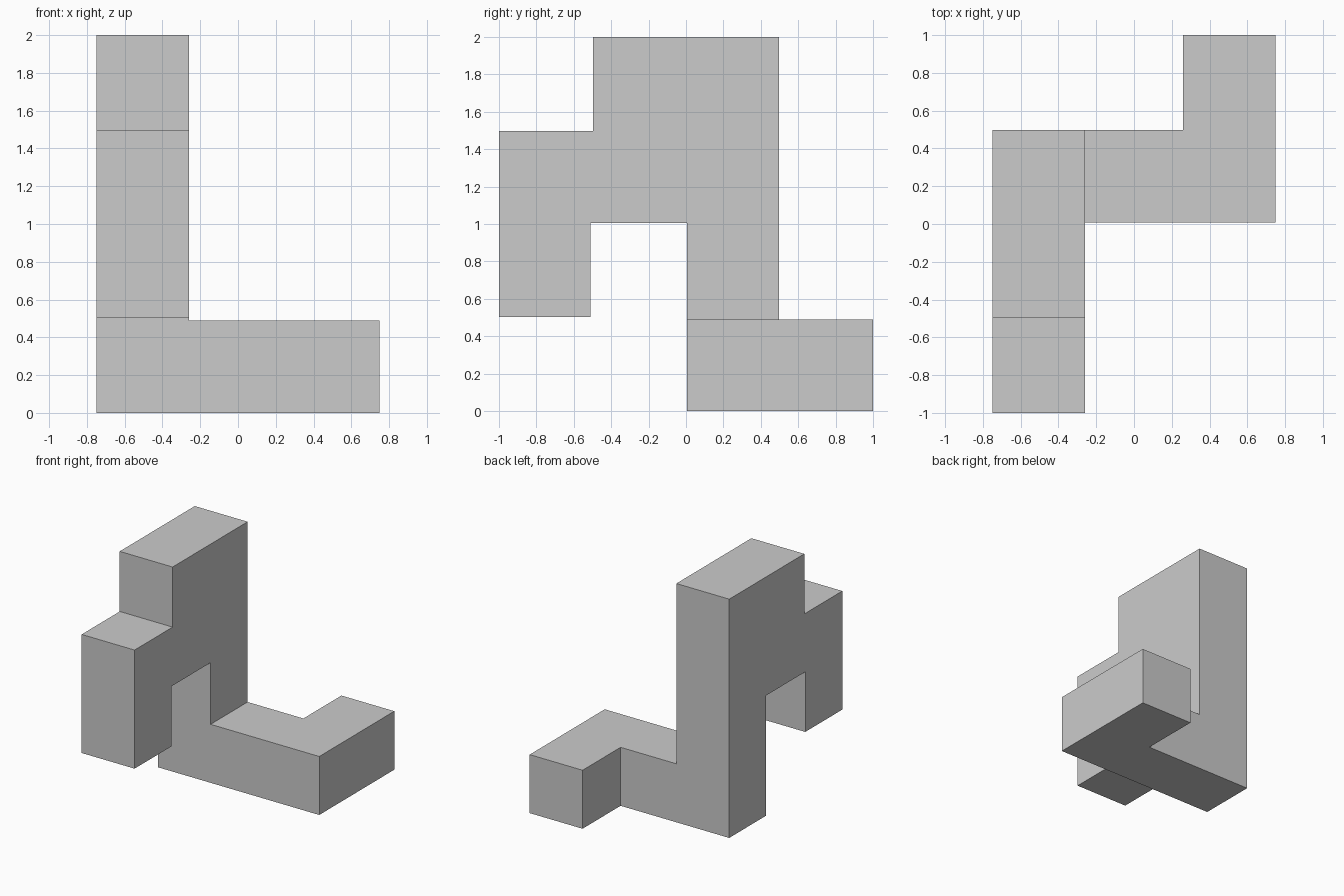
import bpy, bmesh
from itertools import product
from mathutils import Vector

if "Cube" in bpy.data.objects:
    bpy.data.objects.remove(bpy.data.objects["Cube"])

SIZE = 0.49               # thickness of one block
PITCH = (2 - SIZE) / 3    # spacing between block origins
ORIGIN = Vector((-(2 * PITCH + SIZE) / 2, -1, 0))

# Bars spanning from one block index to another (x, y, z)
BARS = [
    ((0, 2, 0), (0, 2, 3)),   # tall column
    ((0, 1, 2), (0, 2, 3)),   # upper slab
    ((0, 0, 2), (0, 1, 2)),   # shoulder
    ((0, 0, 1), (0, 0, 2)),   # hanging arm
    ((0, 2, 0), (2, 2, 0)),   # foot
    ((2, 2, 0), (2, 3, 0)),   # toe
]

# Even grid indices are blocks, odd ones are the thin joints between them
filled = set()
for lo, hi in BARS:
    filled.update(product(*(range(2 * a, 2 * b + 1) for a, b in zip(lo, hi))))


def line(i):
    return (i // 2) * PITCH + (SIZE if i % 2 else 0)


bm = bmesh.new()
verts = {}


def vert(key):
    if key not in verts:
        verts[key] = bm.verts.new(ORIGIN + Vector([line(i) for i in key]))
    return verts[key]


# Skin only the outside of the filled cells
for cell in sorted(filled):
    for axis, side in product(range(3), (0, 1)):
        near = list(cell)
        near[axis] += 1 if side else -1
        if tuple(near) in filled:
            continue
        u, v = (axis + 1) % 3, (axis + 2) % 3
        ring = []
        for du, dv in ((0, 0), (1, 0), (1, 1), (0, 1)):
            key = list(cell)
            key[axis] += side
            key[u] += du
            key[v] += dv
            ring.append(vert(tuple(key)))
        bm.faces.new(ring if side else ring[::-1])

# Merge the coplanar cells into clean flat faces
bmesh.ops.dissolve_limit(bm, angle_limit=0.01, verts=bm.verts[:], edges=bm.edges[:])
bm.normal_update()

mesh = bpy.data.meshes.new("block_figure")
bm.to_mesh(mesh)
bm.free()
bpy.context.collection.objects.link(bpy.data.objects.new("block_figure", mesh))
